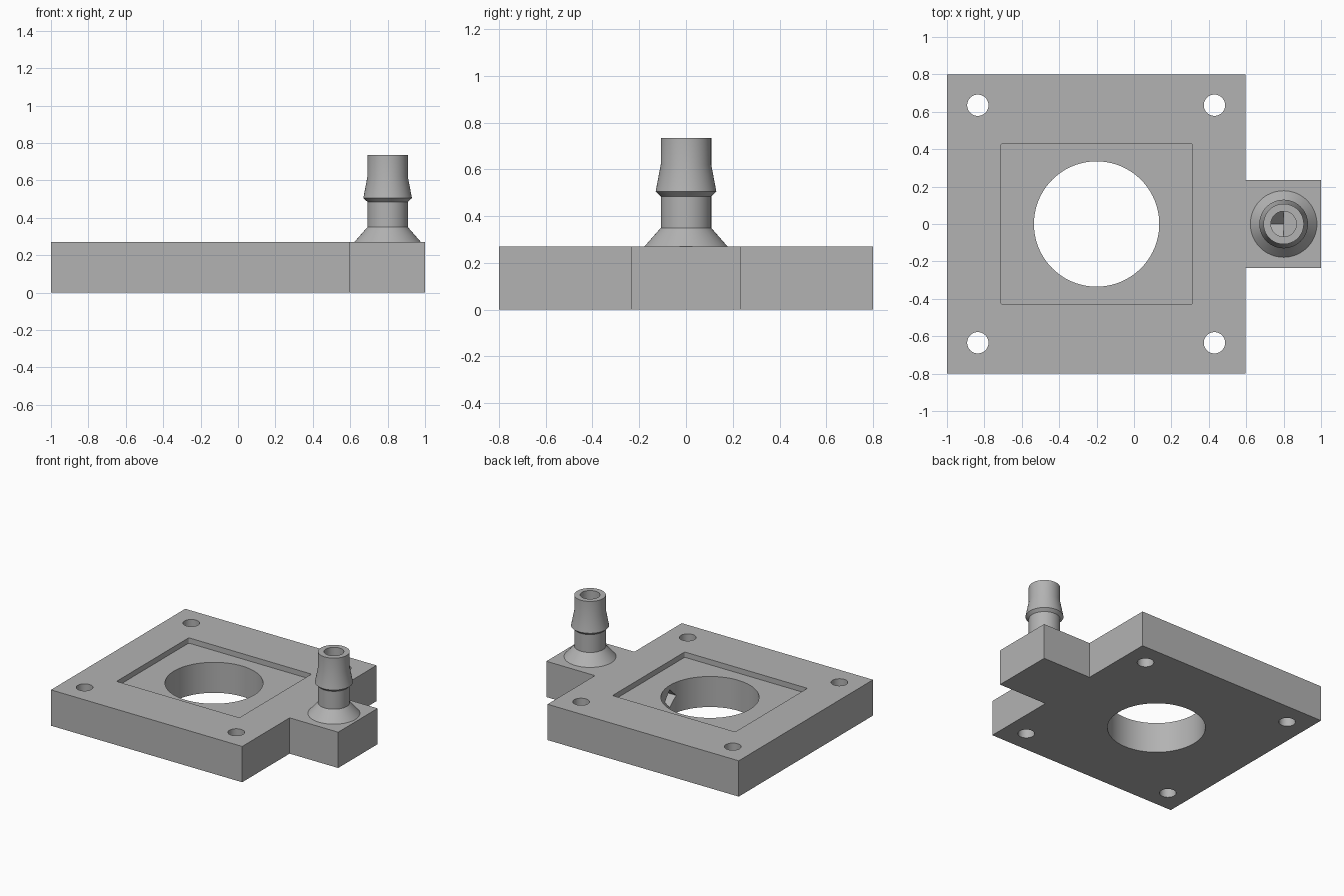
import bpy
import bmesh
import math
from mathutils import Matrix

cube = bpy.data.objects.get("Cube")
if cube:
    bpy.data.objects.remove(cube, do_unlink=True)

HEIGHT = 0.27
HOLE_X = -0.2
BARB_X = 0.8
CHANNEL_Z = 0.13

grey = bpy.data.materials.new("plain grey")
grey.use_nodes = True
colour = (0.45, 0.45, 0.45, 1)
grey.diffuse_color = colour
grey.node_tree.nodes["Principled BSDF"].inputs["Base Color"].default_value = colour


def make_object(name, bm):
    bmesh.ops.recalc_face_normals(bm, faces=bm.faces)
    mesh = bpy.data.meshes.new(name)
    bm.to_mesh(mesh)
    bm.free()
    mesh.materials.append(grey)
    obj = bpy.data.objects.new(name, mesh)
    bpy.context.collection.objects.link(obj)
    return obj


def prism(name, outline, bottom, top):
    """Extrude a flat outline upward."""
    bm = bmesh.new()
    face = bm.faces.new([bm.verts.new((x, y, bottom)) for x, y in outline])
    result = bmesh.ops.extrude_face_region(bm, geom=[face])
    moved = [v for v in result["geom"] if isinstance(v, bmesh.types.BMVert)]
    bmesh.ops.translate(bm, verts=moved, vec=(0, 0, top - bottom))
    return make_object(name, bm)


def circle(x, y, radius, sides=64):
    angles = [2 * math.pi * i / sides for i in range(sides)]
    return [(x + radius * math.cos(a), y + radius * math.sin(a)) for a in angles]


def lathe(name, profile, x, sides=64):
    """Spin a profile of radius and height around a vertical axis."""
    bm = bmesh.new()
    verts = [bm.verts.new((r, 0, z)) for r, z in profile]
    edges = [bm.edges.new(pair) for pair in zip(verts, verts[1:])]
    bmesh.ops.spin(bm, geom=verts + edges, cent=(0, 0, 0), axis=(0, 0, 1),
                   angle=2 * math.pi, steps=sides, use_duplicate=False)
    bmesh.ops.remove_doubles(bm, verts=bm.verts, dist=0.0001)
    bmesh.ops.translate(bm, verts=bm.verts, vec=(x, 0, 0))
    return make_object(name, bm)


def combine(target, other, operation):
    """Apply a boolean and remove the helper."""
    other.hide_render = True
    mod = target.modifiers.new("boolean", "BOOLEAN")
    mod.operation = operation
    mod.solver = "EXACT"
    mod.object = other
    bpy.ops.object.select_all(action="DESELECT")
    bpy.context.view_layer.objects.active = target
    target.select_set(True)
    bpy.ops.object.modifier_apply(modifier=mod.name)
    bpy.data.objects.remove(other, do_unlink=True)


# Square plate with a tab on one side
half, tab, edge = 0.8, 0.235, 0.595
outline = [(-1, -half), (edge, -half), (edge, -tab), (1, -tab),
           (1, tab), (edge, tab), (edge, half), (-1, half)]
plate = prism("mounting_plate", outline, 0, HEIGHT)

# Barbed hose fitting on the tab
fitting = lathe("hose_barb", [(0, 0.2), (0.178, 0.2), (0.178, HEIGHT), (0.108, 0.35),
                              (0.108, 0.485), (0.13, 0.505), (0.108, 0.62),
                              (0.108, 0.735), (0, 0.735)], BARB_X)
combine(plate, fitting, "UNION")

# Shallow pocket with slightly rounded corners
pocket_outline = []
for quarter, (sx, sy) in enumerate([(1, 1), (-1, 1), (-1, -1), (1, -1)]):
    for step in range(4):
        a = (quarter + step / 3) * math.pi / 2
        pocket_outline.append((HOLE_X + sx * 0.502 + 0.01 * math.cos(a),
                               sy * 0.42 + 0.01 * math.sin(a)))
combine(plate, prism("pocket_cutter", pocket_outline, HEIGHT - 0.04, HEIGHT + 0.02), "DIFFERENCE")

# Large centre opening and four screw holes
combine(plate, prism("opening_cutter", circle(HOLE_X, 0, 0.335, 96), -0.1, 0.4), "DIFFERENCE")
for x in (-0.835, 0.43):
    for y in (-0.635, 0.635):
        combine(plate, prism("screw_cutter", circle(x, y, 0.057, 48), -0.1, 0.4), "DIFFERENCE")

# Vertical bore and the diamond channel that joins it to the opening
combine(plate, prism("bore_cutter", circle(BARB_X, 0, 0.068, 48), CHANNEL_Z, 0.9), "DIFFERENCE")
channel = prism("channel_cutter", circle(0, 0, 0.067, 4), 0, BARB_X)
channel.data.transform(Matrix.Translation((0, 0, CHANNEL_Z)) @ Matrix.Rotation(math.pi / 2, 4, "Y"))
combine(plate, channel, "DIFFERENCE")

# Smooth round walls, crisp edges
bpy.ops.object.shade_smooth_by_angle(angle=math.radians(20))
